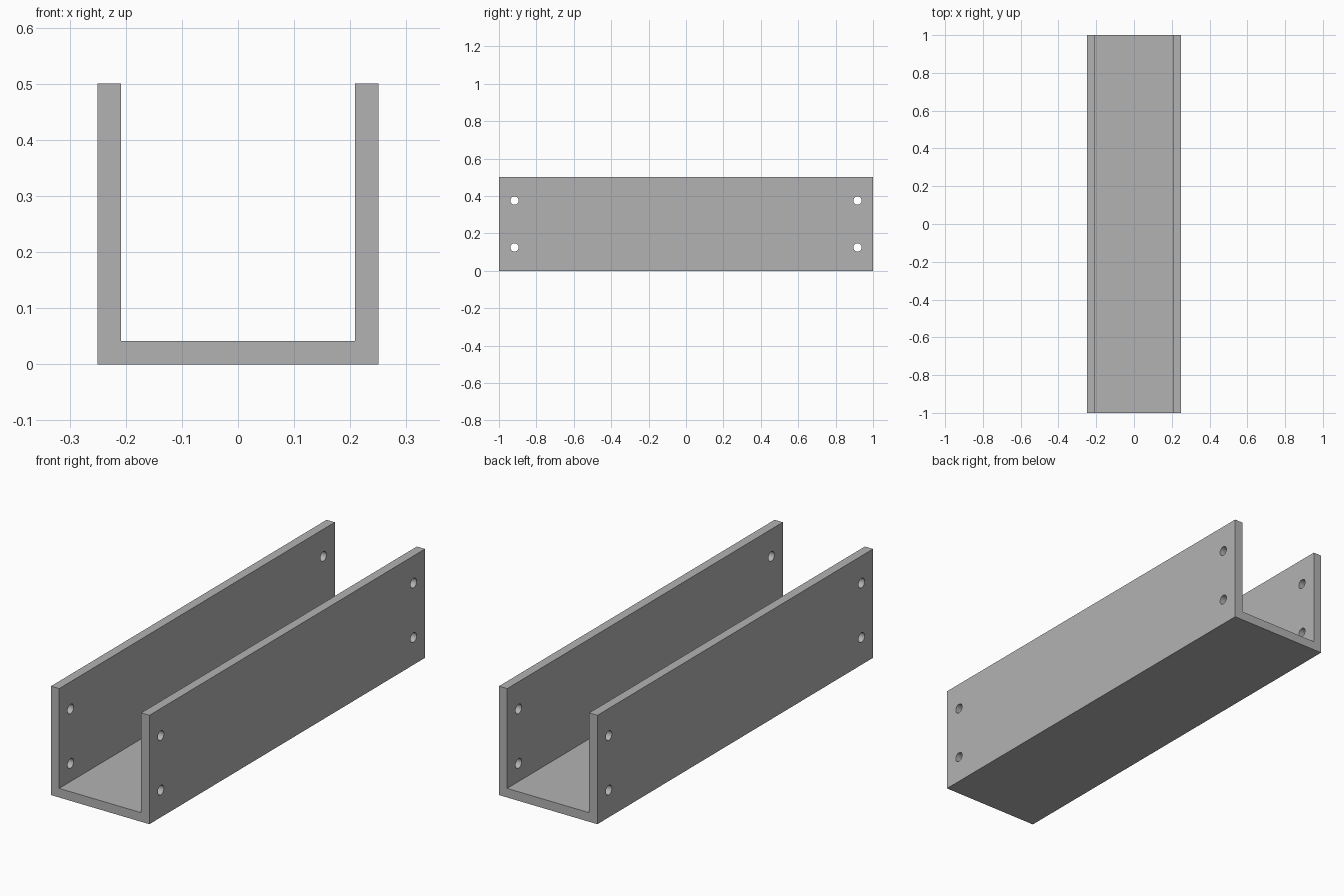
import bpy
import bmesh
from math import pi
from mathutils import Matrix

LENGTH, WIDTH, HEIGHT, WALL = 2.0, 0.5, 0.5, 0.0417
HOLE_RADIUS, HOLE_Y, HOLE_Z = 0.022, 0.917, (0.125, 0.375)

default_cube = bpy.data.objects.get("Cube")
if default_cube:
    bpy.data.objects.remove(default_cube, do_unlink=True)

grey = bpy.data.materials.new("plain grey")
grey.use_nodes = True
colour = (0.45, 0.45, 0.45, 1)
grey.diffuse_color = colour
grey.node_tree.nodes["Principled BSDF"].inputs["Base Color"].default_value = colour


def make_object(name, bm):
    bmesh.ops.recalc_face_normals(bm, faces=bm.faces)
    mesh = bpy.data.meshes.new(name)
    bm.to_mesh(mesh)
    bm.free()
    mesh.materials.append(grey)
    obj = bpy.data.objects.new(name, mesh)
    bpy.context.collection.objects.link(obj)
    return obj


# U-shaped profile extruded along the length
half, inner = WIDTH / 2, WIDTH / 2 - WALL
profile = [(-half, 0), (half, 0), (half, HEIGHT), (inner, HEIGHT),
           (inner, WALL), (-inner, WALL), (-inner, HEIGHT), (-half, HEIGHT)]
bm = bmesh.new()
face = bm.faces.new([bm.verts.new((x, -LENGTH / 2, z)) for x, z in profile])
extruded = bmesh.ops.extrude_face_region(bm, geom=[face])["geom"]
bmesh.ops.translate(bm, vec=(0, LENGTH, 0),
                    verts=[v for v in extruded if isinstance(v, bmesh.types.BMVert)])
channel = make_object("channel", bm)

# Bolt holes through both side walls, near each end
bm = bmesh.new()
for y in (-HOLE_Y, HOLE_Y):
    for z in HOLE_Z:
        bmesh.ops.create_cone(
            bm, cap_ends=True, segments=32, radius1=HOLE_RADIUS,
            radius2=HOLE_RADIUS, depth=WIDTH * 1.5,
            matrix=Matrix.Translation((0, y, z)) @ Matrix.Rotation(pi / 2, 4, "Y"))
cutter = make_object("bolt_hole_cutter", bm)
cutter.hide_render = True

cut = channel.modifiers.new("bolt holes", "BOOLEAN")
cut.operation = "DIFFERENCE"
cut.solver = "EXACT"
cut.object = cutter

# Bake the holes, then smooth only their round walls
bpy.ops.object.select_all(action="DESELECT")
channel.select_set(True)
bpy.context.view_layer.objects.active = channel
bpy.ops.object.modifier_apply(modifier=cut.name)
bpy.data.objects.remove(cutter, do_unlink=True)
bpy.ops.object.shade_smooth_by_angle(angle=pi / 6)
